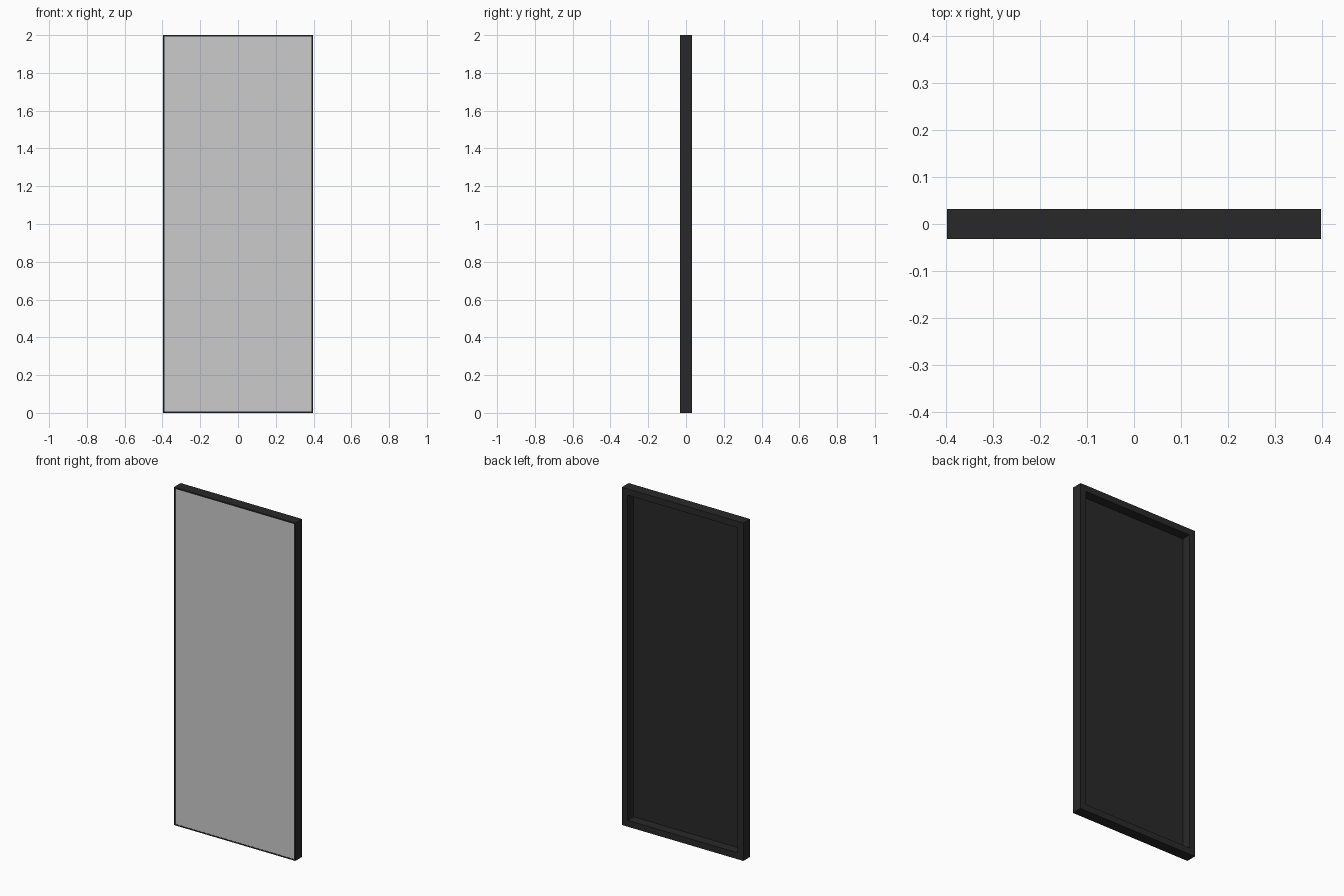
import bpy, bmesh

if "Cube" in bpy.data.objects:
    bpy.data.objects.remove(bpy.data.objects["Cube"])

W, D, H = 0.3975, 0.0315, 2.0   # half width, half depth, height
LIP, RIM = 0.008, 0.038         # front lip width, back rim width
LEDGE = -0.024                  # depth of the rebate holding the glass

black = bpy.data.materials.new("black")
black.diffuse_color = (0.022, 0.022, 0.022, 1)
black.use_nodes = True
black.node_tree.nodes["Principled BSDF"].inputs["Base Color"].default_value = black.diffuse_color


def add_object(name, bm, mat=None):
    bmesh.ops.recalc_face_normals(bm, faces=bm.faces)
    mesh = bpy.data.meshes.new(name)
    bm.to_mesh(mesh)
    bm.free()
    ob = bpy.data.objects.new(name, mesh)
    bpy.context.collection.objects.link(ob)
    if mat:
        mesh.materials.append(mat)
    return ob


def panel(name, y0, y1, mat=None):
    bm = bmesh.new()
    bmesh.ops.create_cube(bm, size=1)
    for v in bm.verts:
        v.co.x *= 2 * (W - LIP)
        v.co.y = y0 if v.co.y < 0 else y1
        v.co.z = H / 2 + v.co.z * (H - 2 * LIP)
    return add_object(name, bm, mat)


# Mitred frame: stepped section (inset, y) carried round the four corners
section = [(0, -D), (0, D), (RIM, D), (RIM, LEDGE), (LIP, LEDGE), (LIP, -D)]
bm = bmesh.new()
rings = []
for sx, sz in ((-1, -1), (1, -1), (1, 1), (-1, 1)):
    rings.append([bm.verts.new((sx * (W - i), y, H / 2 + sz * (H / 2 - i)))
                  for i, y in section])
n = len(section)
for a in range(4):
    r, s = rings[a], rings[(a + 1) % 4]
    for k in range(n):
        m = (k + 1) % n
        bm.faces.new((r[k], r[m], s[m], s[k]))
add_object("mirror_frame", bm, black)

# Mirror glass in the front, dark backing board behind it
panel("mirror_glass", -D + 0.001, -0.027)
panel("backing_board", -0.027, LEDGE, black)
